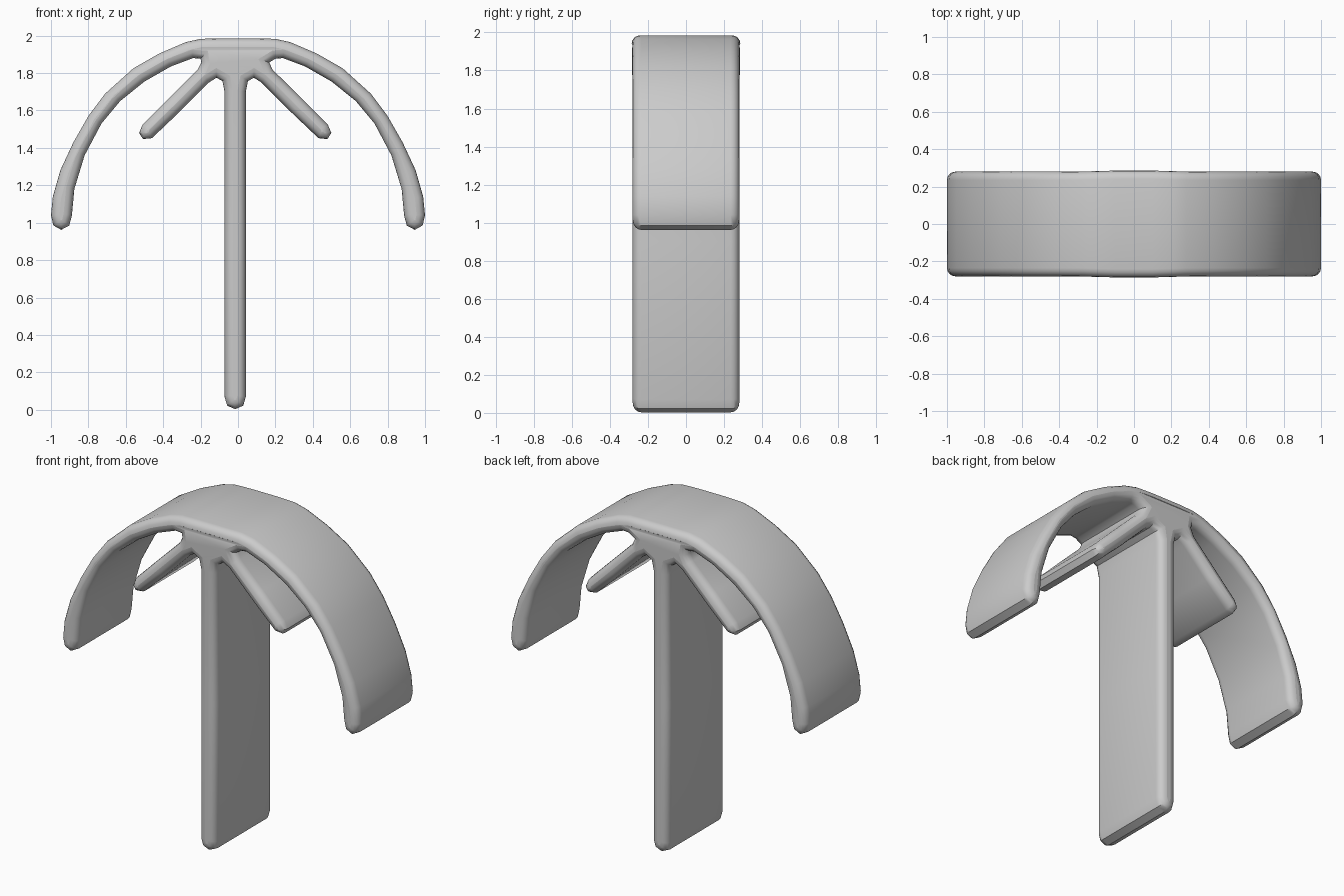
import bpy

cube = bpy.data.objects.get("Cube")
if cube:
    bpy.data.objects.remove(cube)

BEVEL, HALF_DEPTH, INNER_SHIFT = 0.045, 0.28, -0.015

# Half outline of the arch: top, outer edge, foot, inner edge
arch = [(0.1, 1.985), (0.2, 1.983), (0.28, 1.965), (0.42, 1.905), (0.56, 1.825),
        (0.71, 1.69), (0.8, 1.57), (0.88, 1.43), (0.95, 1.28), (0.99, 1.14),
        (1.0, 1.04), (0.987, 0.985), (0.945, 0.962), (0.902, 0.985),
        (0.888, 1.04), (0.875, 1.18), (0.82, 1.36), (0.73, 1.53), (0.63, 1.65),
        (0.5, 1.755), (0.36, 1.835), (0.24, 1.88), (0.2, 1.877)]
# Half outline of a side branch and the central stem
inner = [(0.182, 1.857), (0.2, 1.818), (0.35, 1.67), (0.495, 1.525), (0.514, 1.48),
         (0.493, 1.447), (0.445, 1.452), (0.3, 1.59), (0.14, 1.75), (0.1, 1.775),
         (0.068, 1.757), (0.057, 1.7), (0.057, 0.9), (0.057, 0.07),
         (0.043, 0.022), (0.0, 0.003)]
right = arch + [(x + INNER_SHIFT, z) for x, z in inner]
left = [(-x, z) for x, z in arch] + [(INNER_SHIFT - x, z) for x, z in inner[:-1]]
outline = right + left[::-1]

# Filled profile with rounded rims
curve = bpy.data.curves.new("arched_stand", "CURVE")
curve.dimensions = "2D"
curve.fill_mode = "BOTH"
curve.extrude = HALF_DEPTH - BEVEL
curve.bevel_depth = BEVEL
curve.bevel_resolution = 3
curve.offset = -BEVEL
spline = curve.splines.new("POLY")
spline.points.add(len(outline) - 1)
for point, (x, z) in zip(spline.points, outline):
    point.co = (x, z, 0, 1)
spline.use_cyclic_u = True

stand = bpy.data.objects.new("arched_stand", curve)
bpy.context.collection.objects.link(stand)
stand.rotation_euler.x = 1.5707963
bpy.ops.object.select_all(action="DESELECT")
stand.select_set(True)
bpy.context.view_layer.objects.active = stand
bpy.ops.object.convert(target="MESH")
bpy.ops.object.transform_apply(location=False, rotation=True, scale=False)

# Slight swelling of the hub
for v in stand.data.vertices:
    if v.co.z > 1.7 and abs(v.co.x) < 0.3:
        v.co.y *= 1 + 0.035 * (1 - abs(v.co.x) / 0.3) * (v.co.z - 1.7) / 0.28
bpy.ops.object.shade_smooth_by_angle(angle=0.7)

# Plain grey finish
grey = bpy.data.materials.new("plain_grey")
grey.use_nodes = True
colour = (0.6, 0.6, 0.6, 1)
grey.diffuse_color = colour
grey.node_tree.nodes["Principled BSDF"].inputs["Base Color"].default_value = colour
stand.data.materials.clear()
stand.data.materials.append(grey)
